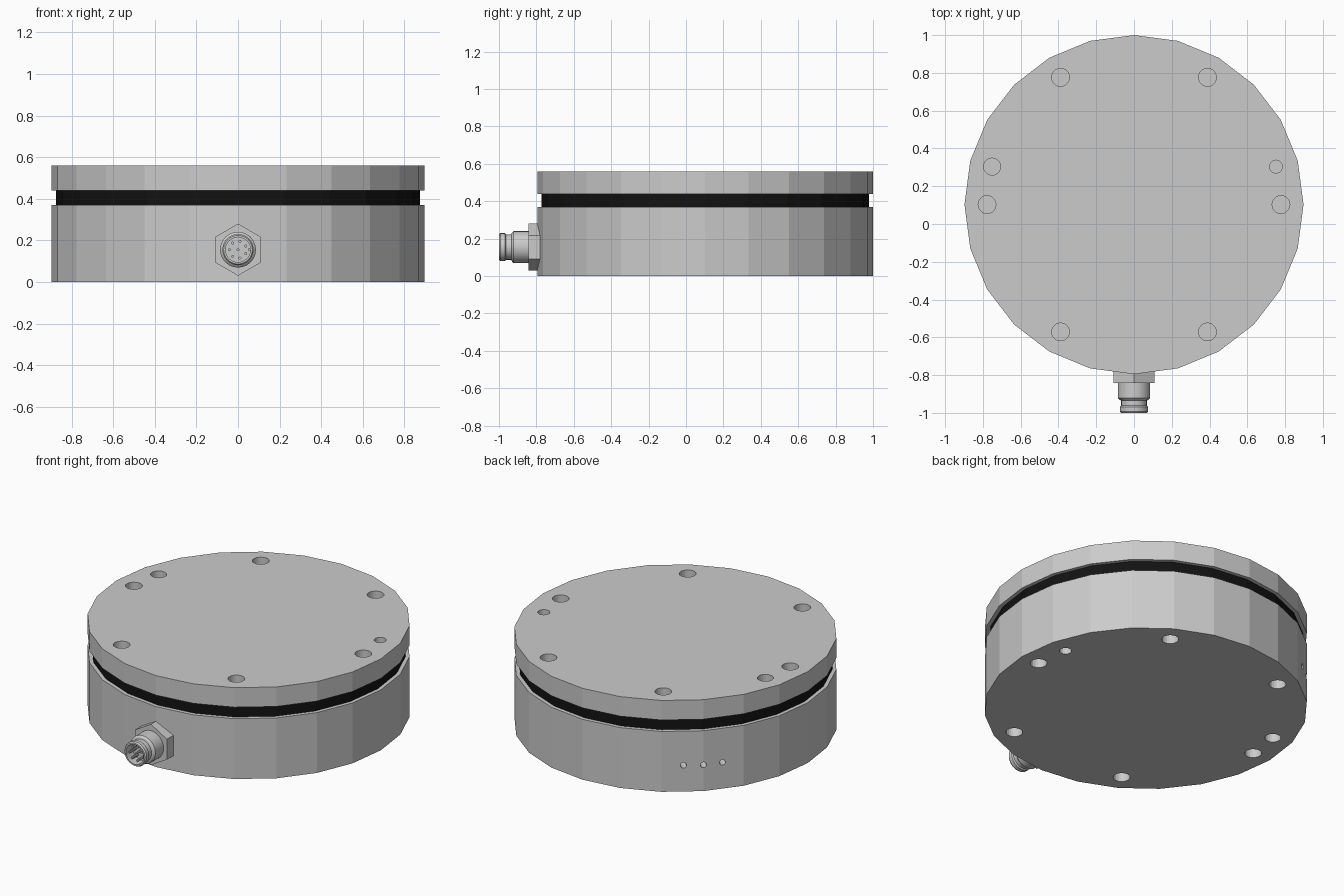
import bpy, bmesh, math
from mathutils import Matrix, Vector

if "Cube" in bpy.data.objects:
    bpy.data.objects.remove(bpy.data.objects["Cube"])

CY = 0.1025      # disc centre in y
R = 0.8975       # disc radius
PZ = 0.155       # plug axis height


def finish(name, bm):
    bmesh.ops.recalc_face_normals(bm, faces=bm.faces)
    me = bpy.data.meshes.new(name)
    bm.to_mesh(me)
    bm.free()
    ob = bpy.data.objects.new(name, me)
    bpy.context.collection.objects.link(ob)
    return ob


def add_cyl(bm, a, b, r, n, spin=0.0):
    """Closed cylinder from point a to point b."""
    a, b = Vector(a), Vector(b)
    d = b - a
    rot = d.to_track_quat('Z', 'Y').to_matrix().to_4x4()
    m = Matrix.Translation((a + b) / 2) @ rot @ Matrix.Rotation(spin, 4, 'Z')
    bmesh.ops.create_cone(bm, cap_ends=True, segments=n, radius1=r, radius2=r,
                          depth=d.length, matrix=m)


def disc(name, z0, z1, r):
    bm = bmesh.new()
    add_cyl(bm, (0, CY, z0), (0, CY, z1), r, 24)
    return finish(name, bm)


def lathe_y(name, profile, n):
    """Revolve a closed (radius, y) profile round the plug axis."""
    bm = bmesh.new()
    rings = []
    for r, y in profile:
        if r == 0:
            rings.append([bm.verts.new((0, y, PZ))] * n)
        else:
            rings.append([bm.verts.new((r * math.cos(2 * math.pi * i / n), y,
                                        PZ + r * math.sin(2 * math.pi * i / n)))
                          for i in range(n)])
    for p, q in zip(rings, rings[1:]):
        for i in range(n):
            j = (i + 1) % n
            bm.faces.new(list(dict.fromkeys((p[i], p[j], q[j], q[i]))))
    return finish(name, bm)


def cut(ob, holes):
    """Drill holes given as (start, end, radius)."""
    bm = bmesh.new()
    for a, b, r in holes:
        add_cyl(bm, a, b, r, 20)
    tool = finish("hole_cutter", bm)
    tool.hide_render = True
    mod = ob.modifiers.new("holes", 'BOOLEAN')
    mod.operation = 'DIFFERENCE'
    mod.solver = 'EXACT'
    mod.object = tool
    bpy.context.view_layer.objects.active = ob
    bpy.ops.object.modifier_apply(modifier=mod.name)
    bpy.data.objects.remove(tool)


def bolt_holes(z0, z1):
    """Six bolt holes plus two locating pin holes."""
    pattern = [(60 * k, 0.047) for k in range(6)] + [(165, 0.045), (15, 0.034)]
    out = []
    for deg, r in pattern:
        t = math.radians(deg)
        x, y = 0.778 * math.cos(t), CY + 0.778 * math.sin(t)
        out.append(((x, y, z0), (x, y, z1), r))
    return out


# main discs
body = disc("lower_body", 0, 0.37, R)
ring = disc("seal_ring", 0.37, 0.44, 0.875)
cap = disc("top_plate", 0.44, 0.56, R)
black = bpy.data.materials.new("black_rubber")
black.diffuse_color = (0.006, 0.006, 0.006, 1)
black.use_nodes = True
black.node_tree.nodes["Principled BSDF"].inputs["Base Color"].default_value = black.diffuse_color
ring.data.materials.append(black)

# bolt holes, and three small side holes at the back left
cut(cap, bolt_holes(0.46, 0.6))
out = Vector((-1, 1, 0)).normalized()
side = Vector((-1, -1, 0)).normalized()
base = Vector((0, CY, 0.16))
small = [(base + out * 0.8 + side * s, base + out * 1.0 + side * s, 0.017)
         for s in (-0.11, 0, 0.11)]
cut(body, bolt_holes(-0.05, 0.12) + small)

# hexagonal nut of the plug
bm = bmesh.new()
bmesh.ops.create_cone(bm, cap_ends=True, segments=6, radius1=0.125, radius2=0.125,
                      depth=0.065, matrix=Matrix.Translation((0, -0.8105, PZ))
                      @ Matrix.Rotation(math.pi / 2, 4, 'X'))
finish("plug_nut", bm)

# plug barrel with groove, end lip and hollow socket
shell = lathe_y("plug_barrel", [
    (0, -0.83), (0.086, -0.83), (0.086, -0.922), (0.077, -0.931), (0.068, -0.934),
    (0.068, -0.962), (0.075, -0.968), (0.075, -0.992), (0.069, -1.0),
    (0.06, -1.0), (0.06, -0.935), (0, -0.935)], 24)
bpy.ops.object.select_all(action='DESELECT')
shell.select_set(True)
bpy.context.view_layer.objects.active = shell
bpy.ops.object.shade_smooth_by_angle(angle=math.radians(20))

# contact pins, one central and seven around, plus a locating key
bm = bmesh.new()
spots = [(0, 0)] + [(0.041 * math.cos(2 * math.pi * (k + 0.5) / 7),
                     0.041 * math.sin(2 * math.pi * (k + 0.5) / 7)) for k in range(7)]
for x, z in spots:
    add_cyl(bm, (x, -0.93, PZ + z), (x, -0.99, PZ + z), 0.007, 10)
finish("contact_pins", bm)
bm = bmesh.new()
bmesh.ops.create_cube(bm, size=1, matrix=Matrix.Translation((0.057, -0.962, PZ))
                      @ Matrix.Diagonal((0.012, 0.06, 0.014, 1)))
finish("plug_key", bm)
